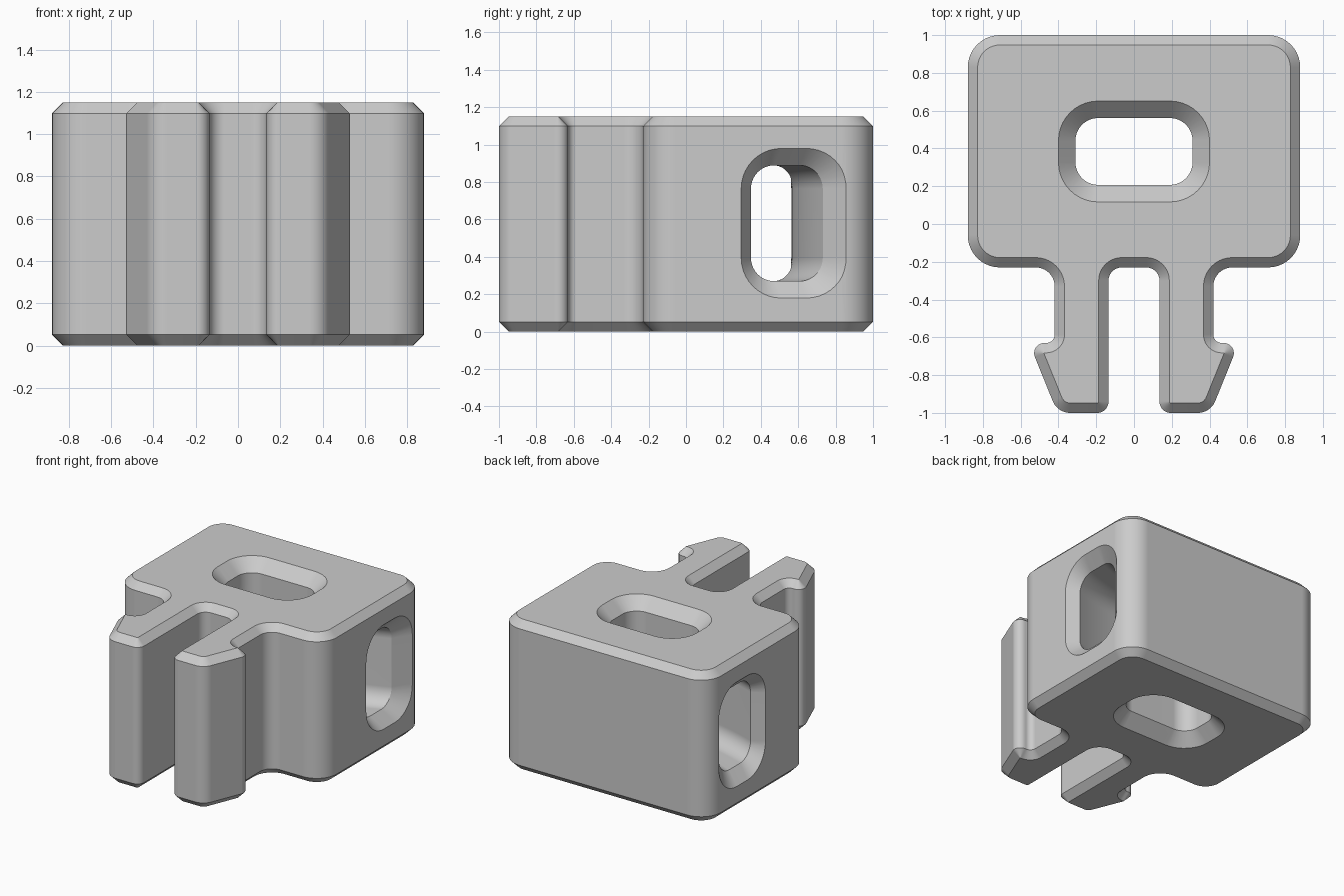
import bpy
import bmesh
import math
from mathutils import Vector

if "Cube" in bpy.data.objects:
    bpy.data.objects.remove(bpy.data.objects["Cube"])

HEIGHT, CHAMFER, FLARE = 1.15, 0.052, 0.09


def fillet(corners, steps=10):
    """Round each (x, y, radius) corner of a closed outline."""
    pts = []
    n = len(corners)
    for i, (x, y, r) in enumerate(corners):
        p = Vector((x, y))
        a = (Vector(corners[i - 1][:2]) - p).normalized()
        b = (Vector(corners[(i + 1) % n][:2]) - p).normalized()
        half = math.acos(a.dot(b)) / 2
        centre = p + (a + b).normalized() * r / math.sin(half)
        t = r / math.tan(half)
        start, end = p + a * t - centre, p + b * t - centre
        first = math.atan2(start.y, start.x)
        sweep = math.atan2(start.x * end.y - start.y * end.x, start.dot(end))
        for k in range(steps + 1):
            turn = first + sweep * k / steps
            pts.append(centre + Vector((math.cos(turn), math.sin(turn))) * r)
    return pts


def inset(pts, d):
    """Move a counter-clockwise outline inwards by d."""
    out = []
    for i, p in enumerate(pts):
        e1 = (p - pts[i - 1]).normalized()
        e2 = (pts[(i + 1) % len(pts)] - p).normalized()
        n1, n2 = Vector((-e1.y, e1.x)), Vector((-e2.y, e2.x))
        out.append(p + (n1 + n2) * d / (1 + n1.dot(n2)))
    return out


def rounded_rect(hx, hy, r):
    return fillet([(-hx, -hy, r), (hx, -hy, r), (hx, hy, r), (-hx, hy, r)])


def loft(name, loops):
    """Skin a row of matching loops and cap both ends."""
    bm = bmesh.new()
    rings = [[bm.verts.new(p) for p in loop] for loop in loops]
    n = len(rings[0])
    for low, high in zip(rings, rings[1:]):
        for i in range(n):
            j = (i + 1) % n
            bm.faces.new((low[i], low[j], high[j], high[i]))
    bm.faces.new(rings[0][::-1])
    bm.faces.new(rings[-1])
    bmesh.ops.recalc_face_normals(bm, faces=bm.faces)
    mesh = bpy.data.meshes.new(name)
    bm.to_mesh(mesh)
    bm.free()
    obj = bpy.data.objects.new(name, mesh)
    bpy.context.collection.objects.link(obj)
    return obj


# Block with two hooked legs: right half of the outline, then mirrored
half = [(0.135, -0.23, 0.07), (0.135, -1, 0.06), (0.405, -1, 0.1),
        (0.555, -0.63, 0.054), (0.42, -0.63, 0.045), (0.42, -0.23, 0.1),
        (0.88, -0.23, 0.17), (0.88, 1, 0.17)]
outline = fillet(half + [(-x, y, r) for x, y, r in reversed(half)])
small = inset(outline, CHAMFER)
body = loft("clip_body", [
    [(p.x, p.y, z) for p in pts]
    for pts, z in ((small, 0), (outline, CHAMFER),
                   (outline, HEIGHT - CHAMFER), (small, HEIGHT))])

# Vertical slot with flared mouths
slot_loops = []
for z, grow in ((-FLARE, 2 * FLARE), (FLARE, 0), (HEIGHT - FLARE, 0), (HEIGHT + FLARE, 2 * FLARE)):
    ring = rounded_rect(0.31 + grow, 0.177 + grow, 0.12 + grow)
    slot_loops.append([(p.x, p.y + 0.384, z) for p in ring])
slot = loft("vertical_slot_cutter", slot_loops)

# Curved side-to-side tunnel with flared mouths
ARC, MOUTH = 2.1, 0.79
stations = [MOUTH * k / 12 for k in range(-12, 13)]
stations = [-MOUTH - 2 * FLARE] + stations + [MOUTH + 2 * FLARE]
tunnel_loops = []
for x in stations:
    grow = max(0, abs(x) - MOUTH)
    lean = math.sqrt(1 - (min(abs(x), MOUTH) / ARC) ** 2)
    shift = ARC * (1 - lean) + grow * 0.42
    ring = rounded_rect(0.178 / lean + grow, 0.31 + grow, 0.125 + grow)
    tunnel_loops.append([(x, p.x + 0.385 + shift, p.y + HEIGHT / 2 + 0.004) for p in ring])
tunnel = loft("side_tunnel_cutter", tunnel_loops)

# Cut both openings
bpy.context.view_layer.objects.active = body
for cutter in (slot, tunnel):
    cutter.hide_render = True
    cut = body.modifiers.new("opening", 'BOOLEAN')
    cut.operation = 'DIFFERENCE'
    cut.solver = 'EXACT'
    cut.object = cutter
    bpy.ops.object.modifier_apply(modifier=cut.name)
    bpy.data.objects.remove(cutter)

# Plain grey finish
grey = bpy.data.materials.new("plain_grey")
grey.use_nodes = True
colour = (0.6, 0.6, 0.6, 1)
grey.diffuse_color = colour
grey.node_tree.nodes["Principled BSDF"].inputs["Base Color"].default_value = colour
body.data.materials.clear()
body.data.materials.append(grey)

# Smooth curves, crisp chamfer edges
bpy.ops.object.select_all(action='DESELECT')
body.select_set(True)
bpy.ops.object.shade_smooth_by_angle(angle=math.radians(20))
weighted = body.modifiers.new("even_shading", 'WEIGHTED_NORMAL')
weighted.keep_sharp = True
